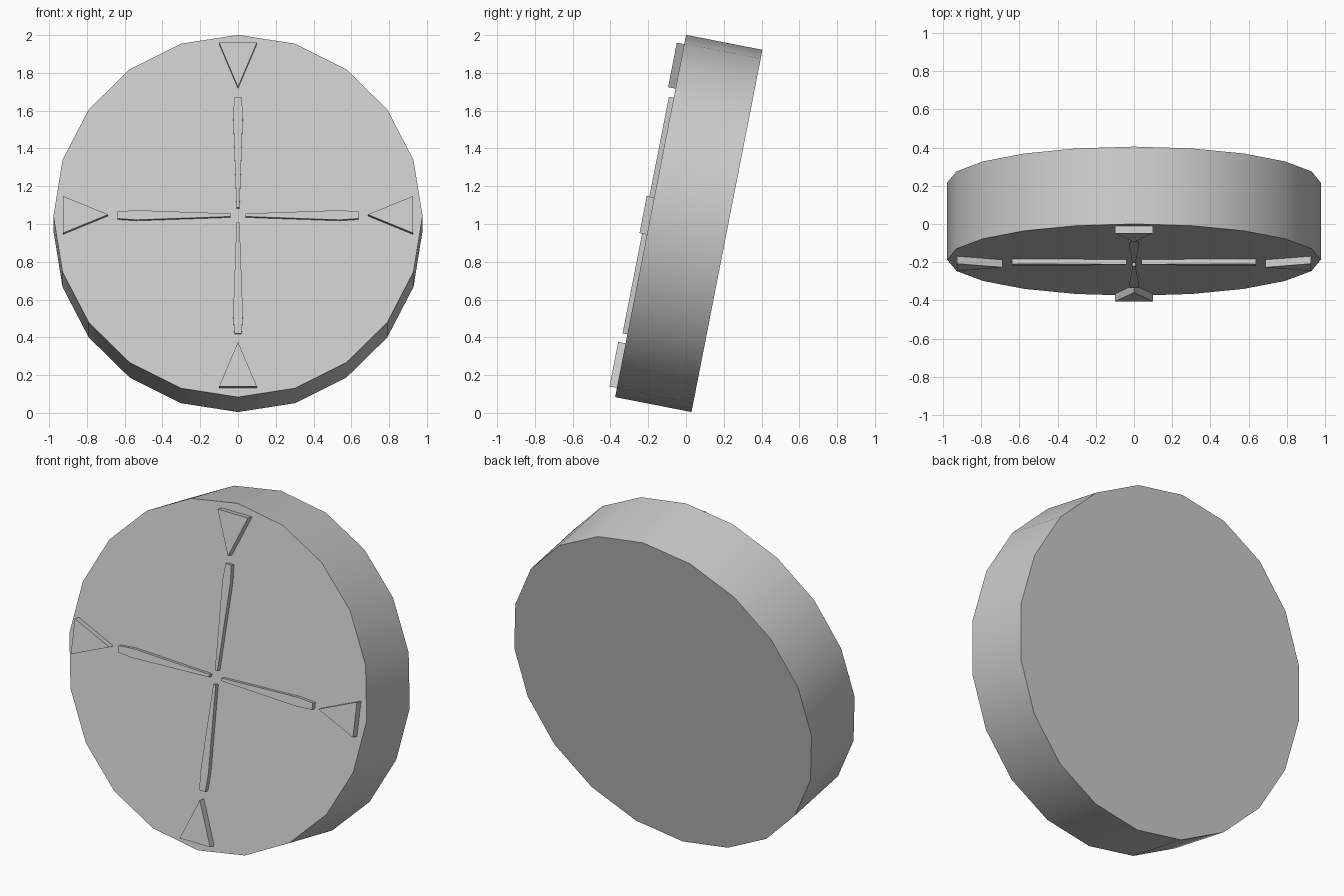
import bpy, bmesh, math
from mathutils import Matrix

if "Cube" in bpy.data.objects:
    bpy.data.objects.remove(bpy.data.objects["Cube"])

grey = bpy.data.materials.new("plain_grey")
grey.diffuse_color = (0.6, 0.6, 0.6, 1)
grey.use_nodes = True
grey.node_tree.nodes["Principled BSDF"].inputs["Base Color"].default_value = grey.diffuse_color

RADIUS, DEPTH = 0.977, 0.412
# Local frame: x right, z up along the face, front face on y = 0, then leaned back
LEAN = Matrix.Translation((0, -0.1875, 1.0425)) @ Matrix.Rotation(math.radians(-11.08), 4, 'X')


def extruded(name, outline, y_front, y_back):
    """Extrude a counter-clockwise (x, z) outline between two depths."""
    bm = bmesh.new()
    front = [bm.verts.new((x, y_front, z)) for x, z in outline]
    back = [bm.verts.new((x, y_back, z)) for x, z in outline]
    bm.faces.new(front)
    bm.faces.new(back[::-1])
    n = len(outline)
    for i in range(n):
        j = (i + 1) % n
        bm.faces.new((front[i], back[i], back[j], front[j]))
    bmesh.ops.recalc_face_normals(bm, faces=bm.faces)
    bm.transform(LEAN)
    mesh = bpy.data.meshes.new(name)
    bm.to_mesh(mesh)
    bm.free()
    mesh.materials.append(grey)
    obj = bpy.data.objects.new(name, mesh)
    bpy.context.collection.objects.link(obj)
    return obj


def turned(outline, quarter):
    """Rotate an outline by quarter turns about the dial centre."""
    c, s = [(1, 0), (0, 1), (-1, 0), (0, -1)][quarter]
    return [(x * c - z * s, x * s + z * c) for x, z in outline]


# Thick twenty-sided disc
circle = [(RADIUS * math.sin(-i * math.tau / 20), RADIUS * math.cos(i * math.tau / 20))
          for i in range(20)]
disc = extruded("dial_body", circle, 0, DEPTH)
bpy.context.view_layer.objects.active = disc
disc.select_set(True)
bpy.ops.object.shade_smooth_by_angle(angle=math.radians(30))

# Four inward-pointing triangles and four tapered bars
triangle = [(-0.1, 0.927), (0, 0.687), (0.1, 0.927)]
bar = [(-0.008, 0.04), (0.008, 0.04), (0.026, 0.54), (0.019, 0.638),
       (-0.019, 0.638), (-0.026, 0.54)]
for q, side in enumerate(("top", "left", "bottom", "right")):
    extruded("marker_" + side, turned(triangle, q), -0.04, 0.01)
    extruded("bar_" + side, turned(bar, q), -0.026, 0.01)
